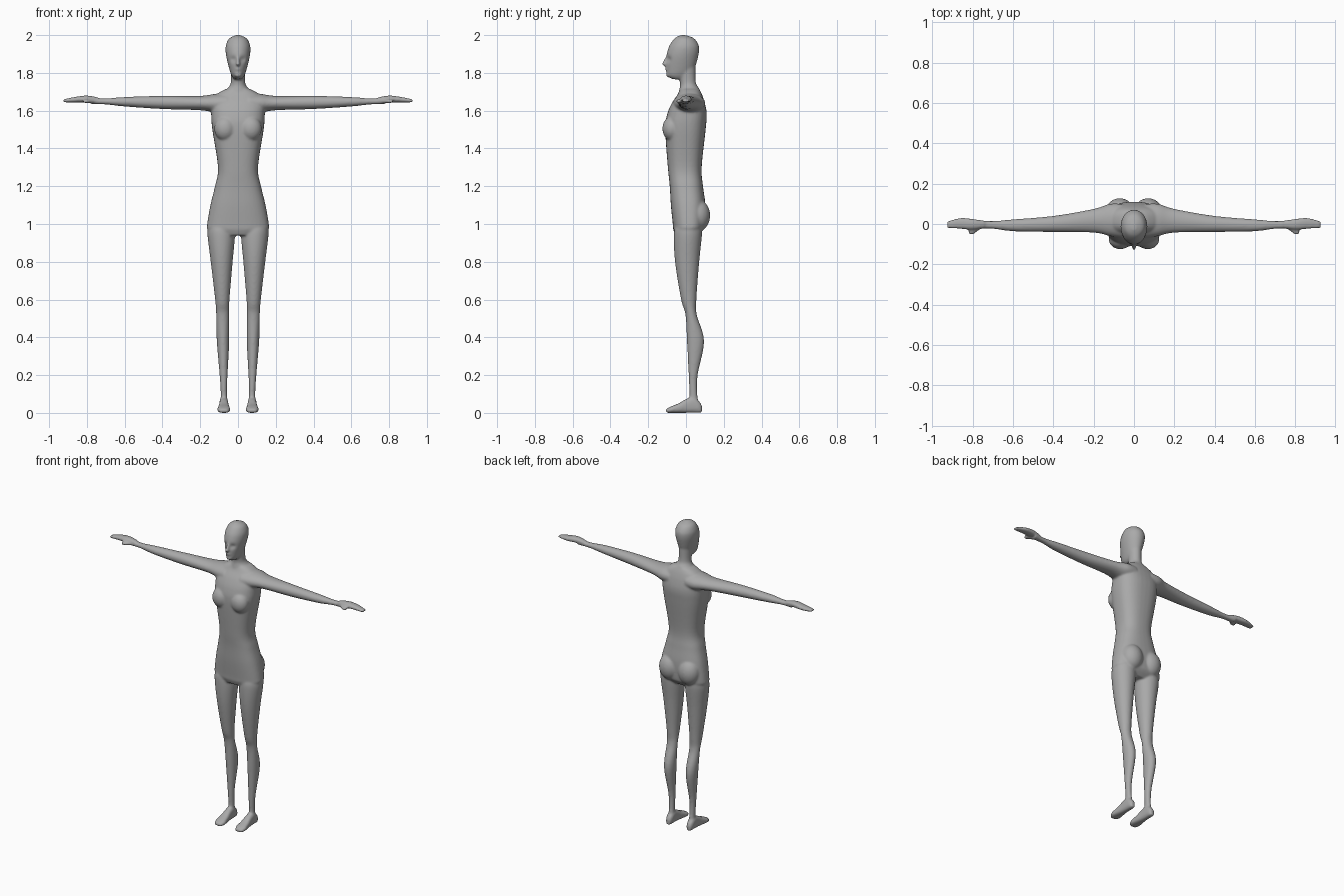
import bpy, bmesh, math
from mathutils import Matrix

cube = bpy.data.objects.get("Cube")
if cube:
    bpy.data.objects.remove(cube, do_unlink=True)

SEGMENTS, STEPS = 36, 6
X_AXIS, Y_AXIS, Z_AXIS = range(3)
bm = bmesh.new()


def smooth_rows(rows):
    """Add in-between rows that ease through the given ones."""
    result = []
    last = len(rows) - 1
    for index in range(last):
        before, start = rows[max(index - 1, 0)], rows[index]
        end, after = rows[index + 1], rows[min(index + 2, last)]
        for step in range(STEPS):
            t = step / STEPS
            row = []
            for a, b, c, d in zip(before, start, end, after):
                slope_in, slope_out = (c - a) / 2, (d - b) / 2
                ease = t * t * (3 - 2 * t)
                row.append(b + (c - b) * ease
                           + slope_in * t * (1 - t) ** 2 - slope_out * t * t * (1 - t))
            result.append(row)
    return result + [rows[last]]


def rounded(angle_part, power):
    return math.copysign(abs(angle_part) ** (2 / power), angle_part)


def loft(rows, axis, side=1, power=2):
    """Closed tube; each row is position, then low and high on the two other axes."""
    across, along = [other for other in range(3) if other != axis]
    rings = []
    for position, across_low, across_high, along_low, along_high in smooth_rows(rows):
        ring = []
        for segment in range(SEGMENTS):
            angle = math.tau * segment / SEGMENTS
            u = rounded(math.cos(angle), power)
            v = rounded(math.sin(angle), power)
            point = [position] * 3
            point[across] = (across_low + across_high + u * (across_high - across_low)) / 2
            point[along] = (along_low + along_high + v * (along_high - along_low)) / 2
            point[X_AXIS] *= side
            ring.append(bm.verts.new(point))
        rings.append(ring)
    for lower, upper in zip(rings, rings[1:]):
        for segment in range(SEGMENTS):
            following = (segment + 1) % SEGMENTS
            bm.faces.new((lower[segment], lower[following], upper[following], upper[segment]))
    bm.faces.new(rings[0])
    bm.faces.new(rings[-1])
    return [vert for ring in rings for vert in ring]


def upright(rows, power=2):
    """Tube centred on the body, from rows of height, half width, front and back."""
    return loft([(height, -width, width, front, back)
                 for height, width, front, back in rows], Z_AXIS, power=power)


def blob(center, radii, tilt=0):
    matrix = (Matrix.Translation(center) @ Matrix.Rotation(tilt, 4, 'X')
              @ Matrix.Diagonal((*radii, 1)))
    bmesh.ops.create_uvsphere(bm, u_segments=24, v_segments=16, radius=1, matrix=matrix)


def arm(side):
    """Rows of distance out, front, back and half thickness."""
    rows = [(.06, -.07, .1, .055), (.12, -.06, .1, .05), (.2, -.043, .075, .038),
            (.4, -.04, .04, .035), (.6, -.036, .023, .025), (.7, -.024, .015, .016),
            (.78, -.025, .02, .016)]
    sections = []
    for out, front, back, thick in rows:
        middle = 1.637 + out / 60
        sections.append((out, front, back, middle - thick, middle + thick))
    loft(sections, X_AXIS, side)


def hand(side):
    """Mitten hand, slightly cupped, with a separate thumb."""
    palm = [(.74, -.02, .016, 1.67), (.8, -.027, .025, 1.68),
            (.86, -.024, .03, 1.673), (.925, -.021, .014, 1.66)]
    loft([(out, front, back, 1.644, top) for out, front, back, top in palm],
         X_AXIS, side, power=2.4)
    thumb = [(.76, -.024, 0), (.78, -.04, -.01), (.8, -.053, -.02), (.82, -.05, -.03)]
    loft([(out, front, back, 1.64, 1.66) for out, front, back in thumb], X_AXIS, side)


def leg(side):
    """Rows of height, half width, front and back; the knee leans inward."""
    rows = [(1, .06, -.05, .08), (.95, .073, -.064, .085), (.8, .058, -.058, .07),
            (.6, .038, -.026, .055), (.52, .034, -.003, .057), (.38, .033, .005, .096),
            (.2, .021, .014, .062), (.1, .017, .018, .06), (.04, .02, .015, .07)]
    sections = []
    for height, width, front, back in rows:
        middle = .073 + height / 60
        sections.append((height, middle - width, middle + width, front, back))
    loft(sections, Z_AXIS, side)


def foot(side):
    """Rows from heel to toes of depth, half width and height."""
    rows = [(.084, .012, .04), (.07, .02, .06), (.04, .023, .085), (0, .025, .073),
            (-.04, .03, .05), (-.08, .034, .034), (-.107, .02, .02)]
    middle = .075
    loft([(depth, middle - width, middle + width, 0, height)
          for depth, width, height in rows], Y_AXIS, side, power=2.6)


# Torso from crotch to collar
upright([(.94, .12, -.055, .06), (.97, .16, -.067, .09), (1, .163, -.07, .1),
         (1.1, .146, -.08, .103), (1.2, .122, -.086, .09), (1.3, .106, -.096, .083),
         (1.5, .136, -.11, .104), (1.58, .142, -.1, .11), (1.64, .14, -.075, .1),
         (1.685, .115, -.045, .085), (1.715, .065, -.03, .07)], power=2.5)

# Neck
upright([(1.66, .08, -.05, .085), (1.715, .055, -.035, .07), (1.75, .038, -.032, .052),
         (1.84, .04, -.05, .05)])

# Head with eye hollows
head = upright([(1.766, .02, -.07, -.01), (1.785, .034, -.1, .02), (1.82, .046, -.105, .045),
                (1.88, .061, -.105, .063), (1.92, .066, -.097, .07), (1.95, .063, -.085, .066),
                (1.983, .046, -.06, .042), (2, .01, -.03, 0)])
for vert in head:
    if vert.co.y < -.03:
        distance = math.hypot(abs(vert.co.x) - .024, vert.co.z - 1.872)
        vert.co.y += .014 * math.exp(-(distance / .014) ** 2)

# Nose bridge, nose tip, lips and chin
blob((0, -.107, 1.862), (.009, .012, .03), tilt=-.35)
blob((0, -.114, 1.848), (.012, .015, .01))
blob((0, -.1, 1.82), (.017, .011, .009))
blob((0, -.092, 1.79), (.02, .014, .014))

# Limbs, chest and seat on both sides
for side in (1, -1):
    arm(side)
    hand(side)
    leg(side)
    foot(side)
    blob((side * .068, -.075, 1.505), (.058, .05, .065))
    blob((side * .07, .062, 1.045), (.07, .066, .085))

bmesh.ops.recalc_face_normals(bm, faces=bm.faces)
mesh = bpy.data.meshes.new("body")
bm.to_mesh(mesh)
bm.free()
body = bpy.data.objects.new("body", mesh)
bpy.context.collection.objects.link(body)

# Plain grey finish
grey = bpy.data.materials.new("plain grey")
grey.use_nodes = True
colour = (.4, .4, .4, 1)
grey.diffuse_color = colour
grey.node_tree.nodes["Principled BSDF"].inputs["Base Color"].default_value = colour
mesh.materials.append(grey)

# Fuse the overlapping parts into one soft skin
fuse = body.modifiers.new("fuse", 'REMESH')
fuse.mode = 'VOXEL'
fuse.voxel_size = .006
fuse.use_smooth_shade = True
soften = body.modifiers.new("soften", 'SMOOTH')
soften.factor = .5
soften.iterations = 8
